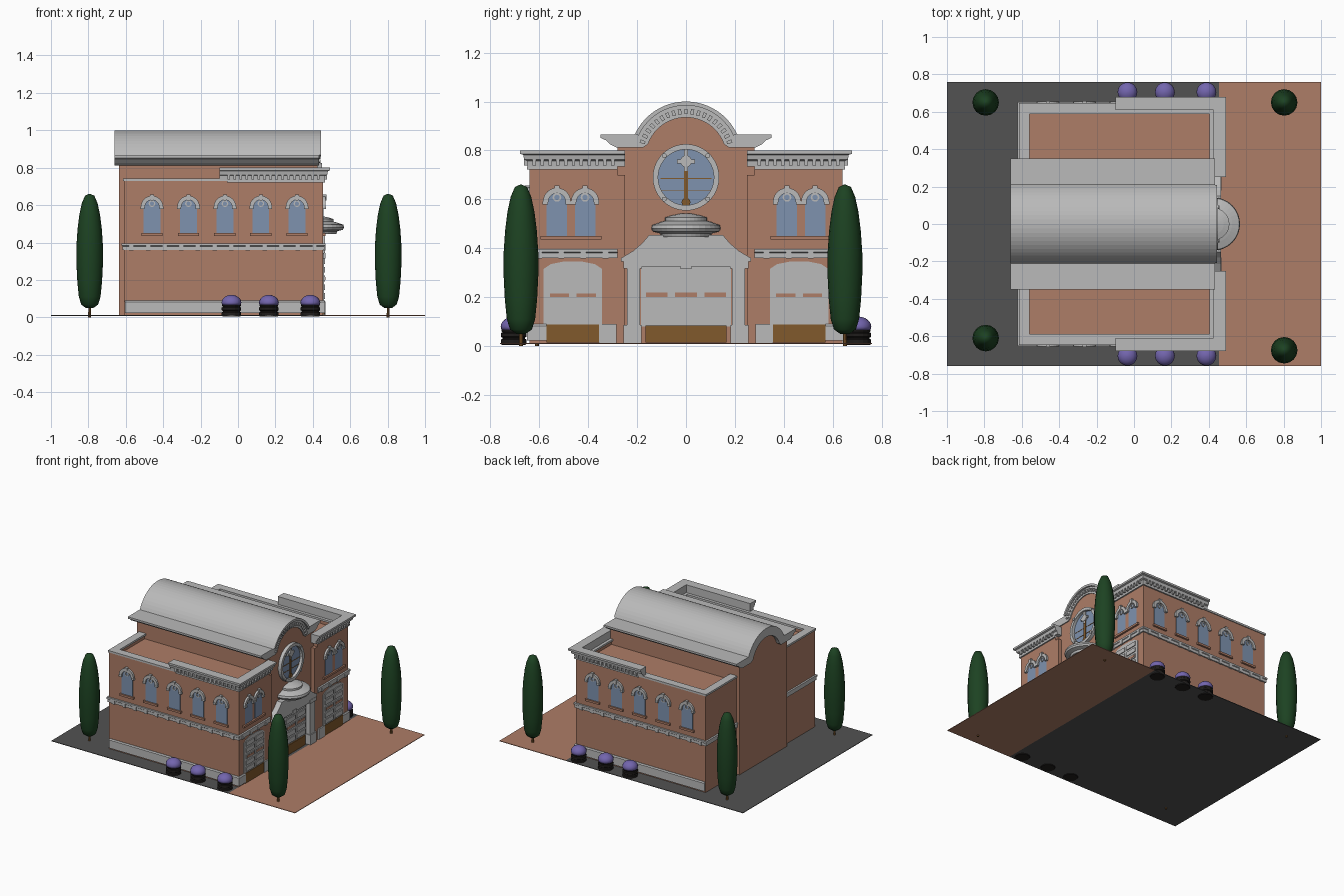
import bpy, bmesh, math
from mathutils import Vector

if "Cube" in bpy.data.objects:
    bpy.data.objects.remove(bpy.data.objects["Cube"])


def material(name, rgb):
    m = bpy.data.materials.new(name)
    m.diffuse_color = (*rgb, 1)
    m.use_nodes = True
    m.node_tree.nodes["Principled BSDF"].inputs["Base Color"].default_value = m.diffuse_color
    return m


BRICK = material("brick", (0.42, 0.205, 0.135))
STONE = material("pale stone", (0.49, 0.49, 0.49))
GLASS = material("blue glass", (0.21, 0.29, 0.43))
ASPHALT = material("asphalt", (0.085, 0.085, 0.085))
WOOD = material("brown wood", (0.22, 0.10, 0.025))
LEAF = material("dark green", (0.012, 0.055, 0.016))
PURPLE = material("purple flowers", (0.17, 0.13, 0.42))
BLACK = material("planter black", (0.014, 0.012, 0.011))


def finish(name, bm, mat, smooth=False):
    bmesh.ops.recalc_face_normals(bm, faces=bm.faces)
    me = bpy.data.meshes.new(name)
    bm.to_mesh(me)
    bm.free()
    me.materials.append(mat)
    for p in me.polygons:
        p.use_smooth = smooth
    ob = bpy.data.objects.new(name, me)
    bpy.context.collection.objects.link(ob)
    return ob


def loft(name, rings, mat, smooth=False):
    """Closed cross-sections joined in order, capped at both ends."""
    bm = bmesh.new()
    vs = [[bm.verts.new(p) for p in r] for r in rings]
    n = len(vs[0])
    for a, b in zip(vs, vs[1:]):
        for i in range(n):
            bm.faces.new((a[i], a[(i + 1) % n], b[(i + 1) % n], b[i]))
    bm.faces.new(vs[0])
    bm.faces.new(vs[-1])
    return finish(name, bm, mat, smooth)


def plate(name, wall, pts, d0, d1, mat):
    """Outline (u, z) thickened outward from a wall mapping."""
    return loft(name, [[wall(u, d, z) for u, z in pts] for d in (d0, d1)], mat)


def rect(u0, u1, z0, z1):
    return [(u0, z0), (u1, z0), (u1, z1), (u0, z1)]


def box(name, x0, x1, y0, y1, z0, z1, mat):
    return plate(name, lambda u, d, z: (d, u, z), rect(y0, y1, z0, z1), x0, x1, mat)


def arc(cu, cz, r, a0, a1, n):
    return [(cu + r * math.cos(math.radians(a0 + (a1 - a0) * i / n)),
             cz + r * math.sin(math.radians(a0 + (a1 - a0) * i / n))) for i in range(n + 1)]


def arch_ring(cu, cz, r_in, r_out, n=12, a0=0, a1=180):
    return arc(cu, cz, r_out, a0, a1, n) + arc(cu, cz, r_in, a1, a0, n)


def lathe(name, x, y, prof, mat, n=16, smooth=False):
    return loft(name, [[(x + r * math.cos(2 * math.pi * i / n), y + r * math.sin(2 * math.pi * i / n), z)
                        for i in range(n)] for r, z in prof], mat, smooth)


def sweep(name, path, prof, mat, s):
    """Profile (outward, z) run along a mitred right-angled path, mirrored by s."""
    P = [Vector(p) for p in path]
    nor = []
    for a, b in zip(P, P[1:]):
        d = (b - a).normalized()
        nor.append(Vector((-d.y, d.x)))
    rings = []
    for i, p in enumerate(P):
        m = nor[0] if i == 0 else nor[-1] if i == len(P) - 1 else nor[i - 1] + nor[i]
        rings.append([(p.x + m.x * d, s * (p.y + m.y * d), z) for d, z in prof])
    return loft(name, rings, mat)


# Ground slabs
box("dark_ground", -1, 0.455, -0.76, 0.76, 0.008, 0.012, ASPHALT)
box("brick_forecourt", 0.455, 1, -0.76, 0.76, 0.008, 0.012, BRICK)

FX, WY, CX = 0.455, 0.64, 0.425     # wing front, wing side, centre front


def front(u, d, z):
    return (FX + d, u, z)


def centre(u, d, z):
    return (CX + d, u, z)


def window(wall, u, tag, w=0.045):
    """Round-headed window with stone arch, keystone and roundel."""
    zc = 0.59
    plate(tag + "_glass", wall, [(u - w, 0.45), (u + w, 0.45)] + arc(u, zc, w, 0, 180, 12), -0.005, 0.003, GLASS)
    plate(tag + "_arch", wall, arch_ring(u, zc, w - 0.007, w + 0.015), 0, 0.014, STONE)
    plate(tag + "_roundel", wall, arch_ring(u, zc + 0.018, 0.011, 0.018, 12, 0, 359), 0, 0.008, STONE)
    plate(tag + "_keystone", wall, [(u - .007, .625), (u + .007, .625), (u + .011, .657), (u - .011, .657)], 0, .018, STONE)
    for k in (-1, 1):
        c = u + k * (w + 0.005)
        plate(tag + "_impost", wall, rect(c - 0.011, c + 0.011, 0.578, 0.592), 0, 0.016, STONE)


def door(wall, pts, u0, u1, z0, z1, cols, rows, tag):
    """Panelled door leaf; third row up shows brick coloured lights."""
    plate(tag + "_leaf", wall, pts, -0.005, 0.004, STONE)
    w, h = (u1 - u0) / cols, (z1 - z0) / rows
    for c in range(cols):
        for r in range(rows):
            a, b = u0 + c * w, z0 + r * h
            plate(tag + "_panel", wall, rect(a + .009, a + w - .009, b + .008, b + h - .008), 0, .010, STONE)
            if r == 2:
                plate(tag + "_light", wall, rect(a + .016, a + w - .016, b + .016, b + h - .016), .009, .0115, BRICK)


for s in (-1, 1):
    def side(u, d, z):
        return (u, s * (WY + d), z)

    # Wing body, parapet and coping
    box("wing_body", -0.61, FX, s * 0.25, s * WY, 0.01, 0.70, BRICK)
    run = [(-0.61, 0.27), (-0.61, WY), (FX, WY), (FX, 0.28)]
    sweep("wing_parapet", run, [(-0.04, 0.69), (0, 0.69), (0, 0.735), (-0.04, 0.735)], BRICK, s)
    sweep("wing_coping", run, [(-0.052, 0.728), (0.006, 0.728), (0.006, 0.742), (-0.052, 0.742)], STONE, s)
    # Front cornice that returns along the side
    corn = [(-0.10, WY), (FX, WY), (FX, 0.25)]
    sweep("wing_cornice", corn, [(-.03, .735), (.008, .735), (.01, .757), (.022, .762), (.026, .782), (.038, .786),
                                 (.038, .8), (-.03, .8)], STONE, s)
    sweep("wing_frieze", [(-0.06, WY), (FX, WY), (FX, 0.28)], [(-.01, .722), (.01, .722), (.01, .734), (-.01, .734)], STONE, s)
    for i in range(16):
        u = -0.05 + i * 0.032
        plate("cornice_dentil", side, rect(u - .007, u + .007, .738, .762), 0, .022, STONE)
    for i in range(11):
        u = s * (0.30 + i * 0.032)
        plate("cornice_dentil", front, rect(u - .007, u + .007, .738, .762), 0, .022, STONE)
    # Storey band with blocks
    sweep("storey_band", run, [(-.01, .36), (.008, .36), (.008, .38), (.013, .384), (.013, .396), (-.01, .396)], STONE, s)
    for i in range(12):
        u = -0.57 + i * 0.089
        plate("band_block", side, rect(u - .012, u + .012, .357, .388), 0, .013, STONE)
    for i in range(4):
        u = s * (0.33 + i * 0.09)
        plate("band_block", front, rect(u - .012, u + .012, .357, .388), 0, .013, STONE)
    # Stone plinth wrapping the front corner
    sweep("plinth", [(-0.605, WY), (FX, WY), (FX, 0.57)], [(-.01, .022), (.01, .022), (.01, .082), (.004, .09), (-.01, .09)], STONE, s)
    box("door_plinth", FX - 0.02, FX + 0.01, s * 0.285, s * 0.355, 0.01, 0.09, STONE)
    # Side windows
    for u in (-0.46, -0.265, -0.07, 0.122, 0.315):
        window(side, u, "side_window")
        plate("side_window_sill", side, rect(u - .057, u + .057, .435, .45), 0, .014, BRICK)
    # Twin front windows
    for u in (0.413, 0.528):
        window(front, s * u, "front_window", 0.042)
    plate("front_window_sill", front, rect(s * 0.345, s * 0.595, .435, .45), 0, .014, BRICK)
    # Wing door with shallow arched head and brown threshold
    m = s * 0.463
    head = [(m - 0.12, 0.085), (m + 0.12, 0.085), (m + 0.12, 0.315), (m + 0.09, 0.335), (m + 0.04, 0.345),
            (m - 0.04, 0.345), (m - 0.09, 0.335), (m - 0.12, 0.315)]
    door(front, head, m - 0.11, m + 0.11, 0.09, 0.325, 2, 5, "wing_door")
    plate("wing_threshold", front, rect(m - .108, m + .108, .014, .088), -.005, .007, WOOD)
    # Portico columns
    for tag, a, b, z0, z1, d in (("column", .188, .242, .08, .32, .036), ("column_base", .182, .255, .012, .085, .042),
                                 ("column_cap", .18, .255, .318, .345, .042)):
        plate("portico_" + tag, centre, rect(s * a, s * b, z0, z1), -.005, d, STONE)
    # Planters with flower domes
    for x in (-0.035, 0.165, 0.387):
        lathe("planter", x, s * 0.705, [(.048, .004), (.052, .01), (.052, .026), (.046, .03), (.046, .034), (.052, .038),
                                        (.052, .052), (.046, .056), (.05, .062), (.05, .08)], BLACK)
        lathe("flower_dome", x, s * 0.705, [(.05, .066)] + [(.053 * math.cos(t * .25), .078 + .042 * math.sin(t * .25))
                                                           for t in range(6)] + [(.004, .12)], PURPLE, 16, True)

# Central hall with rounded gable
plate("central_hall", lambda u, d, z: (d, u, z), [(-.28, .01), (.28, .01), (.28, .83), (.185, .84)] +
      arc(0, .77, .18, 25, 155, 20) + [(-.185, .84), (-.28, .83)], -0.635, CX, BRICK)

# Vaulted roof with flat eaves
vault = [(.35, .852), (.35, .866), (.21, .866)] + arc(0, .77, .23, 25, 155, 22) + [(-.21, .866), (-.35, .866), (-.35, .852)]
vault += [(-.325, .84), (-.31, .825), (-.285, .812), (-.175, .812)] + arc(0, .77, .165, 160, 20, 22)
vault += [(.175, .812), (.285, .812), (.31, .825), (.325, .84)]
plate("vault_roof", lambda u, d, z: (d, u, z), vault, -0.66, 0.432, STONE)
for i in range(19):
    a = 20 + i * 140 / 18
    plate("gable_dentil", centre, arch_ring(0, .77, .178, .2, 1, a - 2, a + 2), 0, .016, STONE)
plate("gable_rim", centre, arch_ring(0, .77, .214, .23, 22, 25, 155), 0, .02, STONE)

# Round window with pendulum tracery
plate("rose_glass", centre, arc(0, .69, .12, 0, 352, 44), -.005, .004, GLASS)
plate("rose_frame", centre, arch_ring(0, .69, .114, .136, 44, 0, 359.9), 0, .025, STONE)
for a in (45, 135, 225, 315):
    plate("rose_boss", centre, arc(.126 * math.cos(math.radians(a)), .69 + .126 * math.sin(math.radians(a)), .01, 0, 324, 9),
          0, .032, STONE)
plate("rose_rod", centre, rect(-.009, .009, .59, .74), 0, .010, WOOD)
plate("rose_rod_bob", centre, arc(0, .588, .018, 0, 330, 11), 0, .012, WOOD)
for z in (.635, .685):
    plate("rose_bar", centre, rect(-.105, .105, z - .002, z + .002), 0, .006, WOOD)
plate("rose_hub", centre, arc(0, .755, .024, 0, 330, 11), 0, .016, STONE)
plate("rose_cross_arm", centre, rect(-.036, .036, .747, .763), 0, .014, STONE)
plate("rose_cross_post", centre, rect(-.008, .008, .715, .805), 0, .014, STONE)

# Central door, threshold and flared portico roof
door(centre, rect(-.185, .185, .08, .34), -.18, .18, .085, .335, 3, 5, "main_door")
plate("main_threshold", centre, rect(-.165, .165, .014, .083), -.005, .012, WOOD)
plate("portico_lintel", centre, rect(-.185, .185, .325, .345), 0, .036, STONE)
plate("portico_keystone", centre, rect(-.022, .022, .315, .345), 0, .042, STONE)
plate("portico_roof", centre, [(-.265, .345), (.265, .345), (.265, .36), (.215, .39), (.18, .42), (.15, .455),
                               (-.15, .455), (-.18, .42), (-.215, .39), (-.265, .36)], -.005, .04, STONE)

# Half-round stepped canopy above the portico
lathe("round_canopy", 0.425, 0, [(.10, .445), (.105, .46), (.135, .468), (.142, .48), (.138, .495), (.10, .508), (.085, .512),
                                 (.085, .526), (.055, .535), (.02, .542)], STONE, 32)

# Cypress trees
for x, y in ((-0.793, 0.65), (0.803, 0.65), (-0.793, -0.61), (0.803, -0.675)):
    lathe("tree_trunk", x, y, [(.008, 0), (.007, .08)], WOOD, 8)
    lathe("tree_crown", x, y, [(.02, .05), (.045, .068), (.058, .11), (.066, .19), (.071, .29), (.071, .38), (.065, .47),
                               (.055, .55), (.042, .61), (.025, .65), (.004, .66)], LEAF, 16, True)
